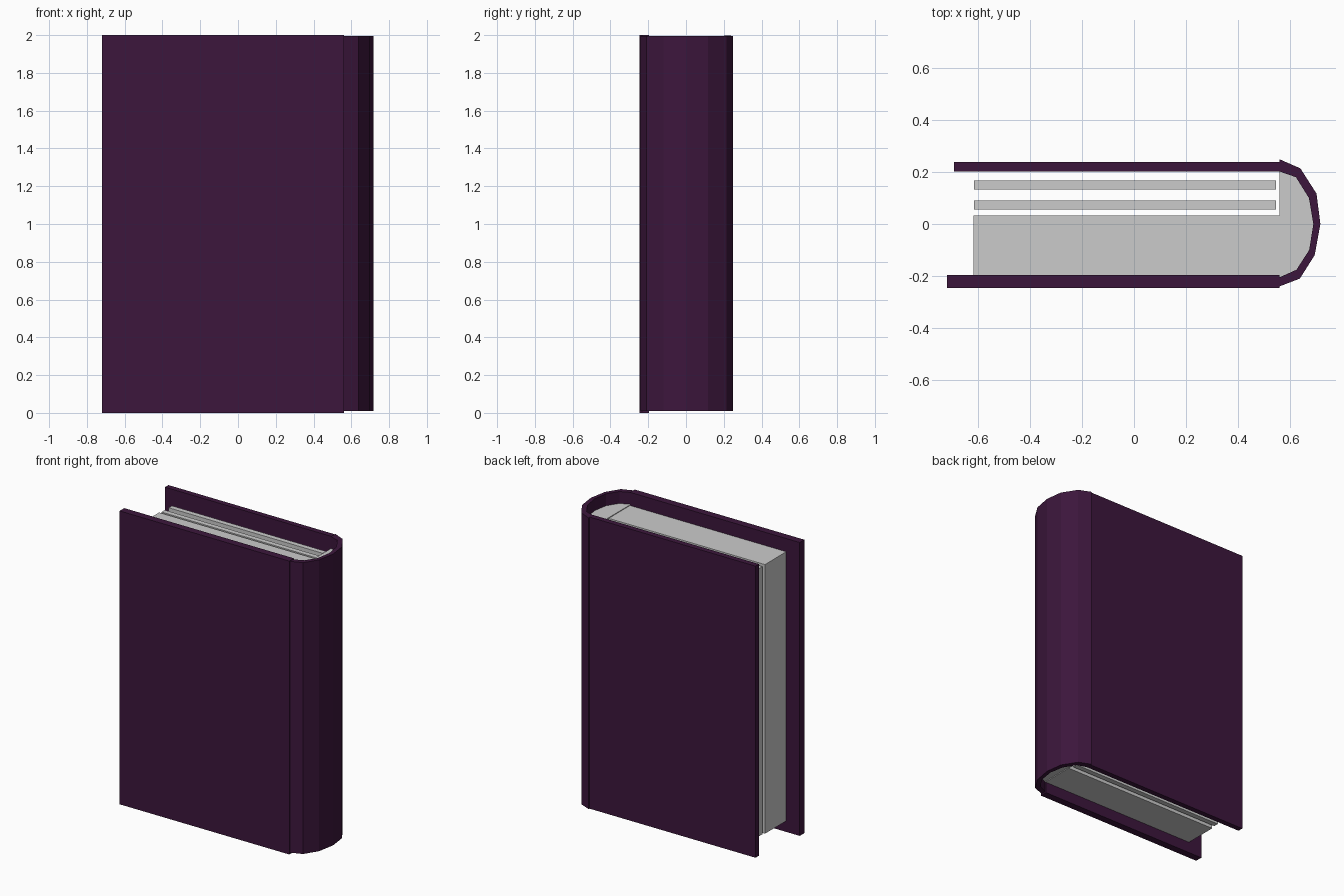
import bpy, bmesh

if "Cube" in bpy.data.objects:
    bpy.data.objects.remove(bpy.data.objects["Cube"])

purple = bpy.data.materials.new("cover_purple")
purple.diffuse_color = (0.045, 0.008, 0.045, 1)
purple.use_nodes = True
purple.node_tree.nodes["Principled BSDF"].inputs["Base Color"].default_value = purple.diffuse_color


def prism(name, outline, z0, z1, mat=None):
    """Extrude a top-view outline from z0 up to z1."""
    bm = bmesh.new()
    face = bm.faces.new([bm.verts.new((x, y, z0)) for x, y in outline])
    ext = bmesh.ops.extrude_face_region(bm, geom=[face])
    for v in ext["geom"]:
        if isinstance(v, bmesh.types.BMVert):
            v.co.z = z1
    bmesh.ops.recalc_face_normals(bm, faces=bm.faces)
    me = bpy.data.meshes.new(name)
    bm.to_mesh(me)
    bm.free()
    ob = bpy.data.objects.new(name, me)
    bpy.context.collection.objects.link(ob)
    if mat:
        me.materials.append(mat)
    return ob


def slab(name, x0, x1, y0, y1, z0, z1, mat=None):
    return prism(name, [(x0, y0), (x1, y0), (x1, y1), (x0, y1)], z0, z1, mat)


# Cover boards
slab("front_cover", -0.72, 0.56, -0.247, -0.197, 0.0, 2.0, purple)
slab("back_cover", -0.692, 0.562, 0.202, 0.239, 0.01, 1.998, purple)

# Rounded spine shell, faceted
outer = [(0.56, -0.24), (0.638, -0.21), (0.695, -0.12), (0.717, 0.0),
         (0.702, 0.117), (0.64, 0.214), (0.56, 0.249)]
inner = [(0.56, -0.205), (0.625, -0.176), (0.674, -0.10), (0.69, 0.0),
         (0.673, 0.10), (0.623, 0.18), (0.56, 0.202)]
prism("spine", outer + inner[::-1], 0.01, 1.996, purple)

# Glued page backing filling the spine curve
prism("page_backing", inner, 0.08, 1.915)

# Thick page block and two loose page bundles
slab("page_block", -0.618, 0.565, -0.197, 0.032, 0.075, 1.91)
for i, y in enumerate((0.055, 0.132)):
    slab(f"page_bundle_{i + 1}", -0.615, 0.547, y, y + 0.035, 0.08, 1.905)
